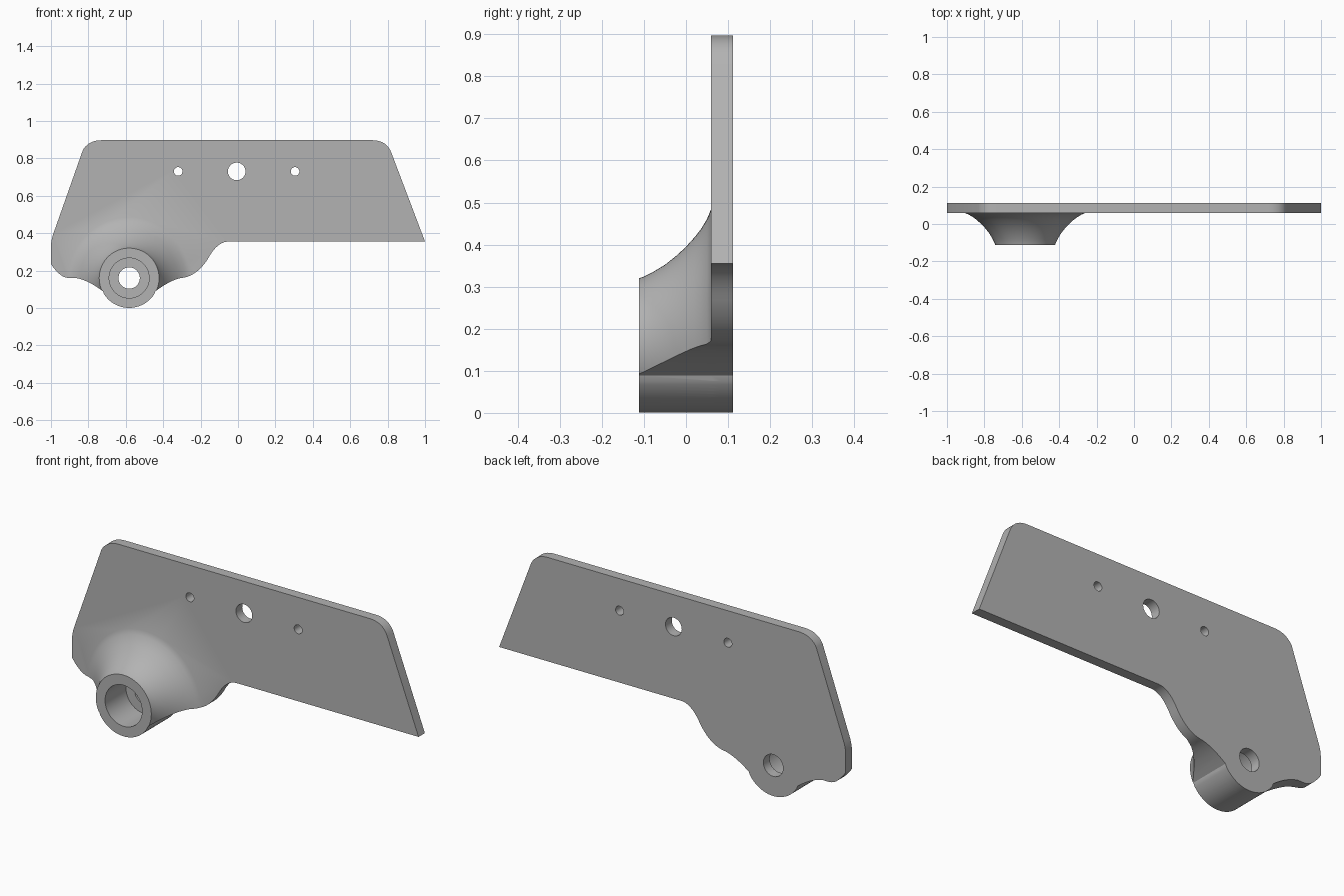
import bpy, bmesh, math
from mathutils import Matrix

cube = bpy.data.objects.get("Cube")
if cube:
    bpy.data.objects.remove(cube)

FRONT, PLATE, BACK = -0.112, 0.06, 0.112   # depths along y
BX, BZ, BR = -0.582, 0.16, 0.16            # boss axis and rim radius

grey = bpy.data.materials.new("plain grey")
grey.use_nodes = True
grey.diffuse_color = (0.45, 0.45, 0.45, 1)
grey.node_tree.nodes["Principled BSDF"].inputs["Base Color"].default_value = (0.45, 0.45, 0.45, 1)


def make(name, bm):
    bmesh.ops.recalc_face_normals(bm, faces=bm.faces)
    me = bpy.data.meshes.new(name)
    bm.to_mesh(me)
    bm.free()
    me.materials.append(grey)
    ob = bpy.data.objects.new(name, me)
    bpy.context.collection.objects.link(ob)
    return ob


def prism(name, pts, y0, y1):
    """Extrude an xz outline from y0 to y1."""
    bm = bmesh.new()
    face = bm.faces.new([bm.verts.new((x, y0, z)) for x, z in pts])
    ext = bmesh.ops.extrude_face_region(bm, geom=[face])["geom"]
    bmesh.ops.translate(bm, vec=(0, y1 - y0, 0),
                        verts=[v for v in ext if isinstance(v, bmesh.types.BMVert)])
    return make(name, bm)


def lathe(name, profile, cx, cz, n=96):
    """Closed solid of revolution about a y axis from (y, radius) pairs."""
    bm = bmesh.new()
    rings = [[bm.verts.new((cx + r * math.cos(2 * math.pi * i / n), y,
                            cz + r * math.sin(2 * math.pi * i / n))) for i in range(n)]
             for y, r in profile]
    for a, b in zip(rings, rings[1:]):
        for i in range(n):
            bm.faces.new((a[i], a[(i + 1) % n], b[(i + 1) % n], b[i]))
    bm.faces.new(rings[0])
    bm.faces.new(rings[-1])
    return make(name, bm)


def boolean(target, tool, op):
    mod = target.modifiers.new(op.lower(), "BOOLEAN")
    mod.operation, mod.object, mod.solver = op, tool, "EXACT"
    bpy.context.view_layer.objects.active = target
    bpy.ops.object.modifier_apply(modifier=mod.name)
    bpy.data.objects.remove(tool)


def bend(a, c, b, n=10):
    """Rounded corner from a to b with control point c."""
    return [tuple((1 - t) ** 2 * p + 2 * t * (1 - t) * q + t * t * r
                  for p, q, r in zip(a, c, b)) for t in (i / n for i in range(n + 1))]


# Outline, anticlockwise from the lower right tip
outline = [(1, 0.355)]
outline += bend((0.82, 0.83), (0.795, 0.897), (0.717, 0.897))
outline += bend((-0.727, 0.897), (-0.80, 0.897), (-0.83, 0.843))
outline += bend((-0.988, 0.395), (-1, 0.36), (-1, 0.325), 6)
outline += bend((-1, 0.235), (-0.985, 0.21), (-0.963, 0.19), 4)
outline += bend((-0.955, 0.182), (-0.93, 0.16), (-0.90, 0.16), 6)
outline += bend((-0.865, 0.16), (-0.80, 0.148), (-0.722, 0.089), 8)
# round lobe under the boss
outline += [(BX + (BR - 0.0005) * math.cos(a), BZ + (BR - 0.0005) * math.sin(a))
            for a in (math.radians(212 + 116 * i / 32) for i in range(33))]
outline += bend((-0.442, 0.089), (-0.364, 0.148), (-0.305, 0.16), 8)
outline += bend((-0.29, 0.162), (-0.22, 0.175), (-0.166, 0.255), 10)
outline += bend((-0.158, 0.268), (-0.11, 0.355), (-0.05, 0.355), 10)

# Flat plate, and the flared boss trimmed to the same outline
bracket = prism("bracket_plate", outline, PLATE, BACK)
trim = prism("trim_block", outline, FRONT - 0.1, BACK + 0.1)
flare = [(FRONT, 0.16), (-0.10, 0.164), (-0.08, 0.174), (-0.05, 0.192), (-0.02, 0.216),
         (0.0, 0.235), (0.02, 0.257), (0.035, 0.276), (0.05, 0.301), (PLATE, 0.325), (0.085, 0.325)]
boss = lathe("flared_boss", flare, BX, BZ)
boolean(boss, trim, "INTERSECT")
boolean(bracket, boss, "UNION")

# Counterbore, through hole and the three mounting holes: x, z, radius, end depth
for x, z, r, end in [(BX, BZ, 0.107, PLATE), (BX, BZ, 0.057, 0.2), (-0.32, 0.73, 0.023, 0.2),
                     (-0.007, 0.73, 0.047, 0.2), (0.305, 0.73, 0.023, 0.2)]:
    boolean(bracket, lathe("drill", [(-0.2, r), (end, r)], x, z, 48), "DIFFERENCE")

# Smooth curved walls, sharp rims
bpy.ops.object.select_all(action="DESELECT")
bracket.select_set(True)
bpy.context.view_layer.objects.active = bracket
bpy.ops.object.shade_smooth_by_angle(angle=math.radians(25))
